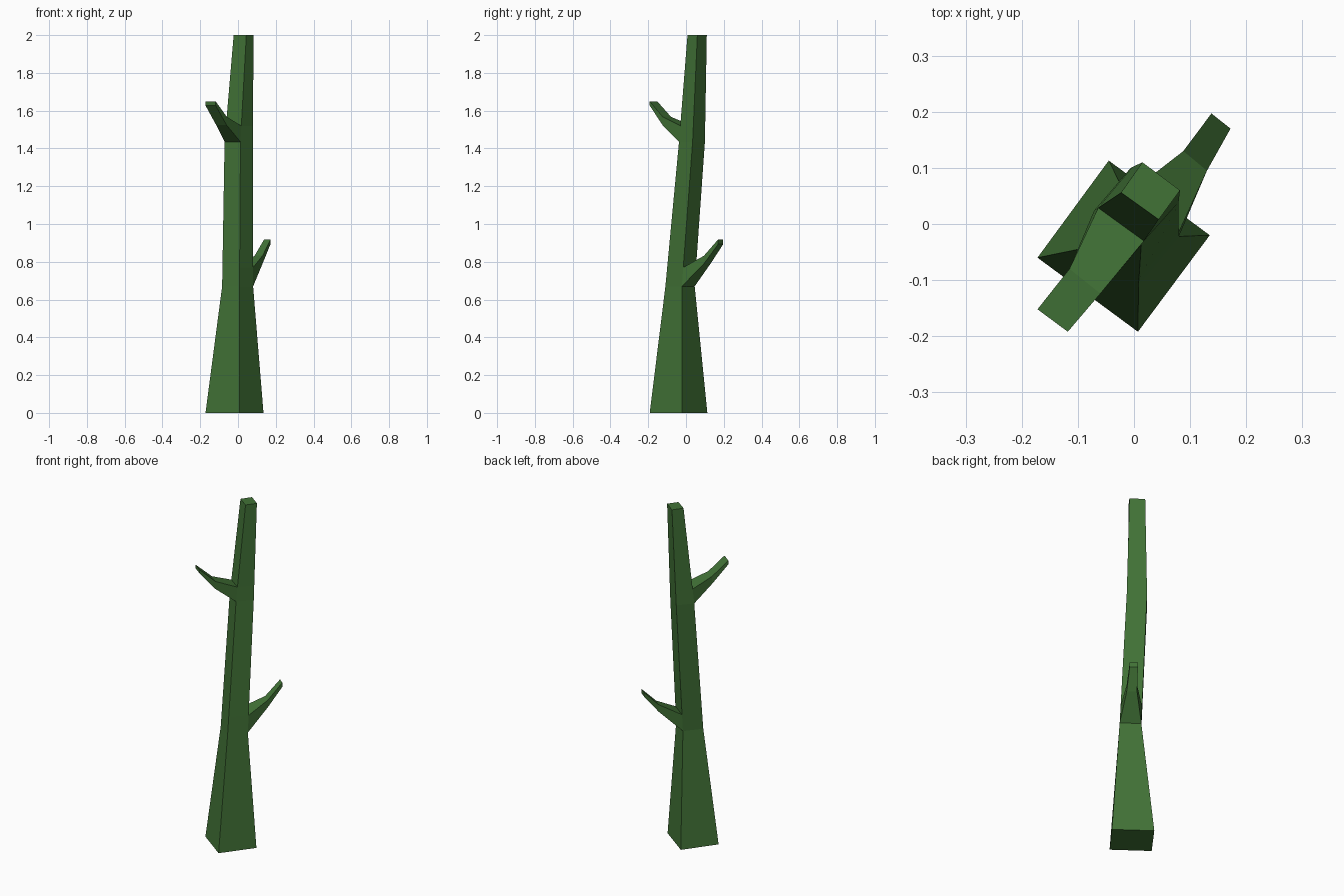
import bpy, bmesh

if "Cube" in bpy.data.objects:
    bpy.data.objects.remove(bpy.data.objects["Cube"])

mat = bpy.data.materials.new("dark green")
mat.diffuse_color = (0.053, 0.168, 0.037, 1)
mat.use_nodes = True
mat.node_tree.nodes["Principled BSDF"].inputs["Base Color"].default_value = mat.diffuse_color

# Trunk cross-sections: height -> corners (left, front, right, back)
BASE = [(-0.172, -0.06), (0.007, -0.192), (0.135, -0.02), (-0.045, 0.113)]
LOW = [(-0.084, -0.042), (0.008, -0.109), (0.08, -0.022), (-0.012, 0.046)]
HIGH = [(-0.071, 0.024), (0.013, -0.037), (0.079, 0.035), (-0.006, 0.1)]
TOP = [(-0.023, 0.056), (0.044, 0.008), (0.082, 0.06), (0.015, 0.11)]


def mix(a, b, t):
    return [(p[0] + (q[0] - p[0]) * t, p[1] + (q[1] - p[1]) * t) for p, q in zip(a, b)]


sections = [(0, BASE), (0.67, LOW), (0.77, mix(LOW, HIGH, 0.13)),
            (1.435, HIGH), (1.52, mix(HIGH, TOP, 0.15)), (2.0, TOP)]

bm = bmesh.new()


def bridge(a, b, skip=None):
    for i in range(4):
        if i != skip:
            j = (i + 1) % 4
            bm.faces.new((a[i], a[j], b[j], b[i]))


# Trunk, leaving openings where branches grow: segment -> side
openings = {1: 2, 3: 0}
rings = [[bm.verts.new((x, y, z)) for x, y in pts] for z, pts in sections]
bm.faces.new(rings[0][::-1])
bm.faces.new(rings[-1])
for k in range(len(rings) - 1):
    bridge(rings[k], rings[k + 1], openings.get(k))


# Branch: continues an opening through sections (corner a, corner b, low z, high z)
def branch(seg, steps):
    i = openings[seg]
    j = (i + 1) % 4
    lo, hi = rings[seg], rings[seg + 1]
    prev = [lo[i], lo[j], hi[j], hi[i]]
    for a, b, z0, z1 in steps:
        ring = [bm.verts.new((*p, z)) for p, z in ((a, z0), (b, z0), (b, z1), (a, z1))]
        bridge(prev, ring)
        prev = ring
    bm.faces.new(prev)


# Lower branch, to the back right
branch(1, [((0.13, 0.095), (0.088, 0.13), 0.79, 0.832),
           ((0.172, 0.17), (0.138, 0.197), 0.893, 0.918)])
# Upper branch, to the front left
branch(3, [((-0.115, -0.08), (-0.06, -0.124), 1.523, 1.568),
           ((-0.172, -0.152), (-0.118, -0.192), 1.627, 1.649)])

bmesh.ops.recalc_face_normals(bm, faces=bm.faces)
mesh = bpy.data.meshes.new("trunk_with_branches")
bm.to_mesh(mesh)
bm.free()
mesh.materials.append(mat)
obj = bpy.data.objects.new("trunk_with_branches", mesh)
bpy.context.collection.objects.link(obj)
